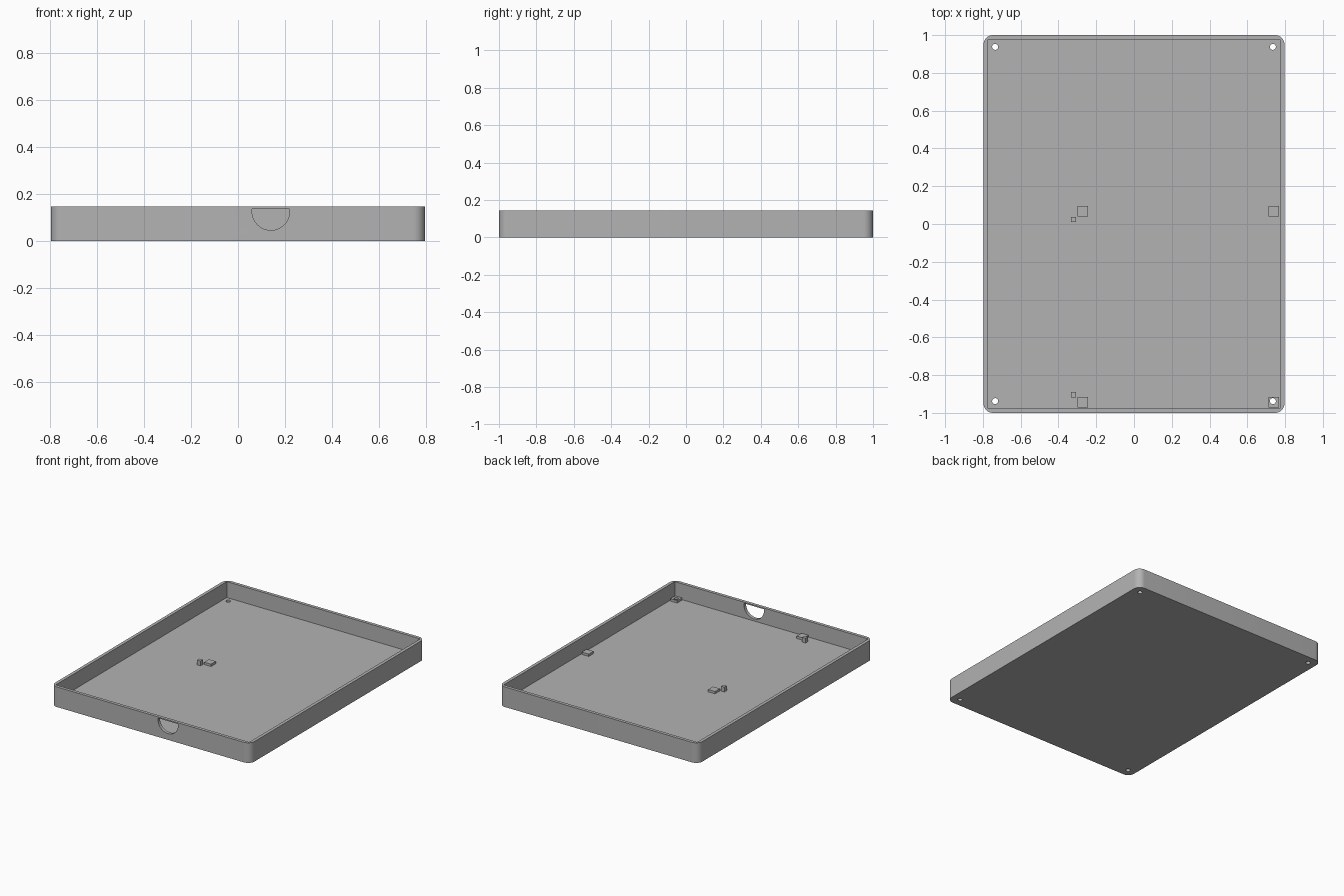
import bpy
import bmesh
import math
from mathutils import Matrix, Vector

default = bpy.data.objects.get("Cube")
if default:
    bpy.data.objects.remove(default, do_unlink=True)

# Overall sizes
HALF_X, HALF_Y, HEIGHT = 0.797, 1.0, 0.145
WALL, FLOOR, CORNER = 0.023, 0.03, 0.05

grey = bpy.data.materials.new("plain_grey")
grey.use_nodes = True
GREY = (0.45, 0.45, 0.45, 1)
grey.diffuse_color = GREY
grey.node_tree.nodes["Principled BSDF"].inputs["Base Color"].default_value = GREY


def make_object(name, bm):
    bmesh.ops.recalc_face_normals(bm, faces=bm.faces)
    mesh = bpy.data.meshes.new(name)
    bm.to_mesh(mesh)
    bm.free()
    mesh.materials.append(grey)
    obj = bpy.data.objects.new(name, mesh)
    bpy.context.collection.objects.link(obj)
    return obj


def box(name, low, high, corner=0):
    low, high = Vector(low), Vector(high)
    bm = bmesh.new()
    place = Matrix.Translation((low + high) / 2) @ Matrix.Diagonal((*(high - low), 1))
    bmesh.ops.create_cube(bm, size=1, matrix=place)
    if corner:
        upright = [e for e in bm.edges
                   if abs(e.verts[0].co.z - e.verts[1].co.z) > 0.01]
        bmesh.ops.bevel(bm, geom=upright, offset=corner, segments=10,
                        profile=0.5, affect='EDGES')
    return make_object(name, bm)


def prism(name, outline, direction):
    bm = bmesh.new()
    face = bm.faces.new([bm.verts.new(p) for p in outline])
    extruded = bmesh.ops.extrude_face_region(bm, geom=[face])
    moved = [v for v in extruded["geom"] if isinstance(v, bmesh.types.BMVert)]
    bmesh.ops.translate(bm, verts=moved, vec=direction)
    return make_object(name, bm)


def activate(obj):
    bpy.ops.object.select_all(action='DESELECT')
    obj.select_set(True)
    bpy.context.view_layer.objects.active = obj


def cut(target, cutter):
    cutter.hide_render = True
    mod = target.modifiers.new("cut", 'BOOLEAN')
    mod.operation = 'DIFFERENCE'
    mod.solver = 'EXACT'
    mod.object = cutter
    activate(target)
    bpy.ops.object.modifier_apply(modifier=mod.name)
    bpy.data.objects.remove(cutter, do_unlink=True)


def screw_hole(x, y, radius=0.016, sides=24):
    ring = [(x + radius * math.cos(math.tau * i / sides),
             y + radius * math.sin(math.tau * i / sides), -0.05) for i in range(sides)]
    return prism("hole_cutter", ring, (0, 0, 0.15))


# Tray shell: rounded outside, square inside
tray = box("tray", (-HALF_X, -HALF_Y, 0), (HALF_X, HALF_Y, HEIGHT), CORNER)
cut(tray, box("cavity_cutter", (WALL - HALF_X, WALL - HALF_Y, FLOOR),
              (HALF_X - WALL, HALF_Y - WALL, HEIGHT + 0.1)))

# Half-round cable opening in the front wall, closed by a thin bar on top
OPEN_X, OPEN_Z, OPEN_R, OPEN_TOP = 0.14, 0.125, 0.08, 0.136
front = -HALF_Y - 0.05
outline = [(OPEN_X + OPEN_R * math.cos(math.pi * (1 + i / 24)), front,
            OPEN_Z + OPEN_R * math.sin(math.pi * (1 + i / 24))) for i in range(25)]
outline += [(OPEN_X + OPEN_R, front, OPEN_TOP), (OPEN_X - OPEN_R, front, OPEN_TOP)]
cut(tray, prism("opening_cutter", outline, (0, 0.1, 0)))

# Screw holes near the corners
HOLE_X, HOLE_Y = 0.735, 0.938
for sx in (-1, 1):
    for sy in (-1, 1):
        cut(tray, screw_hole(sx * HOLE_X, sy * HOLE_Y))


def floor_block(name, x, y, size, height):
    half = size / 2
    return box(name, (x - half, y - half, FLOOR - 0.005),
               (x + half, y + half, FLOOR + height))


# Support pads and locating posts on the floor
for side, x in (("right", -0.272), ("left", 0.739)):
    for row, y in (("front", -0.943), ("middle", 0.068)):
        pad = floor_block(f"pad_{row}_{side}", x, y, 0.055, 0.017)
        if (side, row) == ("left", "front"):
            cut(pad, screw_hole(HOLE_X, -HOLE_Y))
for row, y in (("front", -0.904), ("middle", 0.024)):
    floor_block(f"post_{row}", -0.32, y, 0.027, 0.035)

activate(tray)
bpy.ops.object.shade_smooth_by_angle(angle=math.radians(30))
